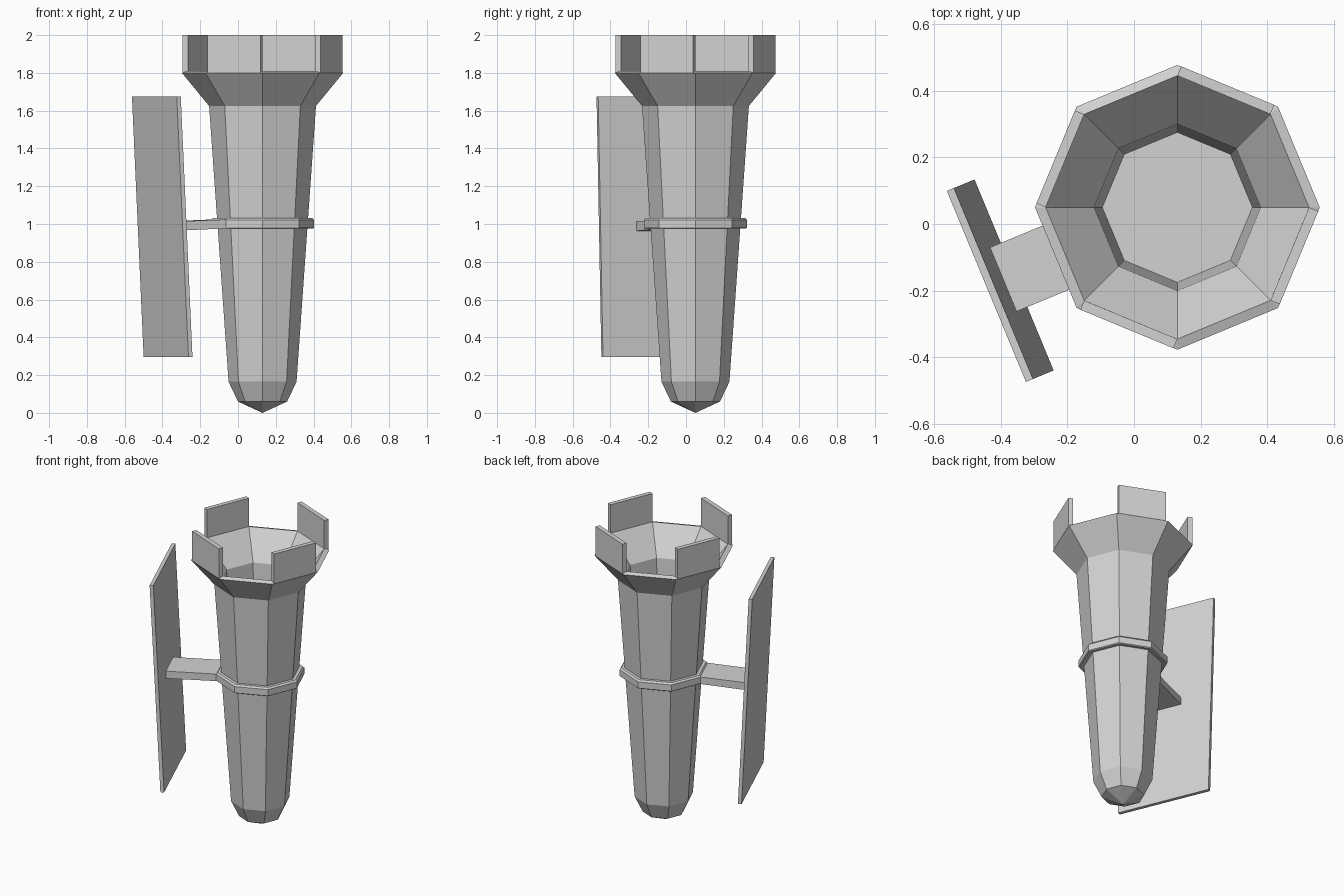
import bpy
import bmesh
from math import cos, sin, pi, radians
from mathutils import Vector

if "Cube" in bpy.data.objects:
    bpy.data.objects.remove(bpy.data.objects["Cube"], do_unlink=True)

CENTRE = Vector((0.13, 0.05, 0))
SIDES = 8

stone = bpy.data.materials.new("light grey")
stone.use_nodes = True
stone.diffuse_color = (0.65, 0.65, 0.65, 1)
stone.node_tree.nodes["Principled BSDF"].inputs["Base Color"].default_value = stone.diffuse_color


def finish(name, bm):
    bmesh.ops.recalc_face_normals(bm, faces=bm.faces)
    mesh = bpy.data.meshes.new(name)
    bm.to_mesh(mesh)
    bm.free()
    mesh.materials.append(stone)
    obj = bpy.data.objects.new(name, mesh)
    bpy.context.collection.objects.link(obj)
    return obj


def lathe(name, profile, closed=False):
    """Turn (radius, height) points into an octagonal solid."""
    bm = bmesh.new()
    rings = []
    for r, z in profile:
        rings.append([bm.verts.new(CENTRE + Vector((r * cos(2 * pi * i / SIDES), r * sin(2 * pi * i / SIDES), z)))
                      for i in range(SIDES)])
    pairs = list(zip(rings, rings[1:]))
    if closed:
        pairs.append((rings[-1], rings[0]))
    for a, b in pairs:
        for i in range(SIDES):
            j = (i + 1) % SIDES
            bm.faces.new((a[i], a[j], b[j], b[i]))
    if not closed:
        bm.faces.new(rings[0])
        bm.faces.new(rings[-1])
    bmesh.ops.remove_doubles(bm, verts=bm.verts, dist=0.0005)
    return finish(name, bm)


def slab(name, profile, angle, half_width):
    """Extrude (distance from axis, height) points sideways, facing the angle."""
    out = Vector((cos(radians(angle)), sin(radians(angle)), 0))
    side = Vector((-out.y, out.x, 0))
    bm = bmesh.new()
    ends = [[bm.verts.new(CENTRE + out * d + side * s + Vector((0, 0, z))) for d, z in profile]
            for s in (-half_width, half_width)]
    bm.faces.new(ends[0])
    bm.faces.new(ends[1])
    for i in range(len(profile)):
        j = (i + 1) % len(profile)
        bm.faces.new((ends[0][i], ends[0][j], ends[1][j], ends[1][i]))
    return finish(name, bm)


# Hollow tapered tower with pointed foot and flared cup
lathe("tower", [(0.0001, 0), (0.13, 0.06), (0.18, 0.165), (0.283, 1.625), (0.427, 1.80),
                (0.395, 1.81), (0.25, 1.635), (0.225, 1.29)])

# Band around the middle
lathe("band", [(0.23, 0.982), (0.265, 0.975), (0.272, 0.98), (0.272, 1.022), (0.262, 1.033), (0.23, 1.033)],
      closed=True)

# Battlements on every second side of the rim
for n in range(4):
    slab(f"battlement_{n + 1}", [(0.365, 1.80), (0.395, 1.80), (0.395, 2.0), (0.365, 2.0)],
         67.5 + 90 * n, 0.151)

# Bracket arm and the leaning wall plate
slab("bracket_arm", [(0.245, 0.977), (0.565, 0.963), (0.565, 1.012), (0.245, 1.024)], 202.5, 0.104)
slab("wall_plate", [(0.530, 0.295), (0.553, 0.295), (0.620, 1.675), (0.597, 1.675)], 202.5, 0.31)
